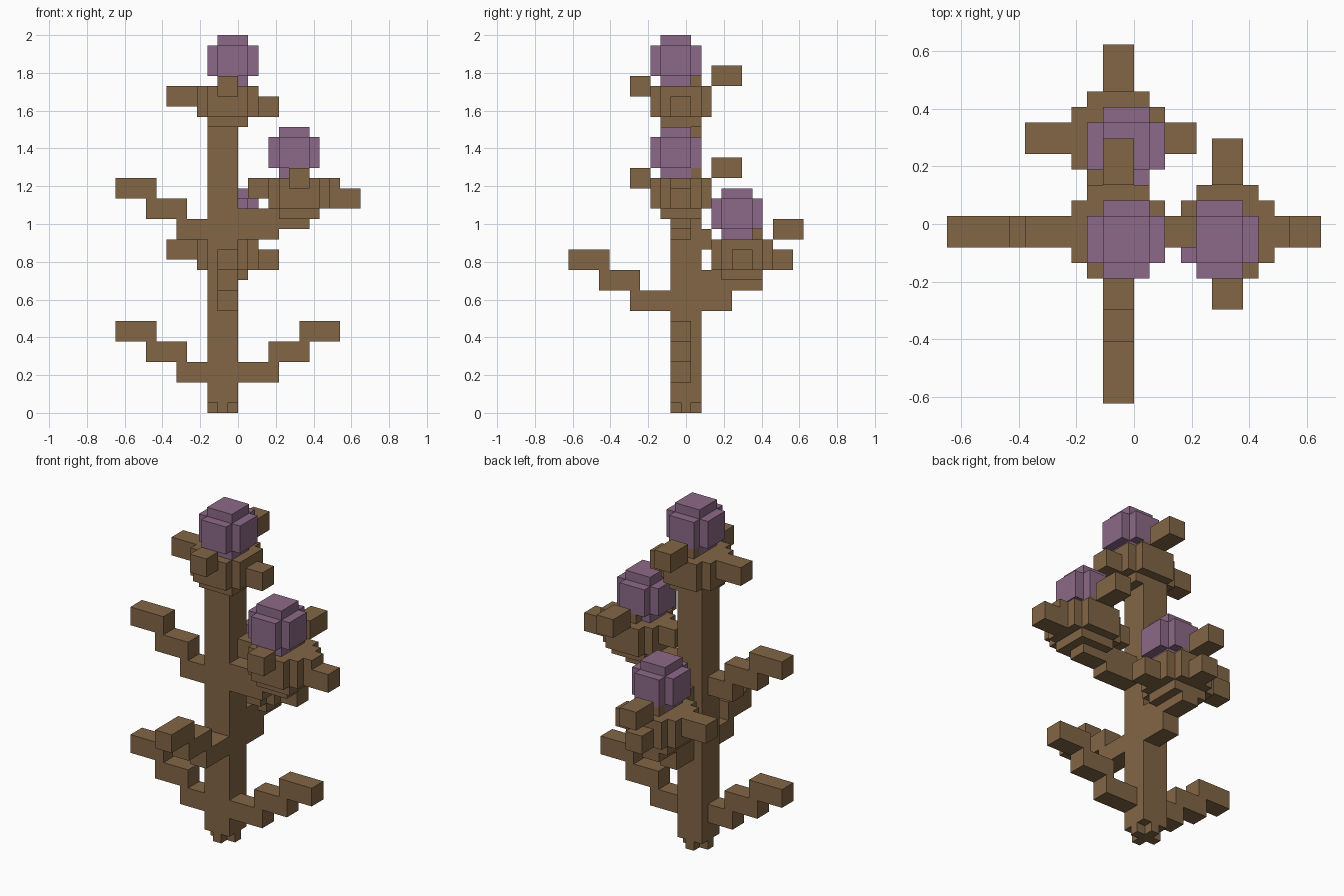
import bpy
import bmesh
from mathutils import Vector

cube = bpy.data.objects.get("Cube")
if cube:
    bpy.data.objects.remove(cube, do_unlink=True)

U = 2 / 37                                # one grid block
ORIGIN = Vector((-3 * U, -1.5 * U, 0))    # trunk corner


def material(name, rgb):
    mat = bpy.data.materials.new(name)
    mat.use_nodes = True
    mat.diffuse_color = (*rgb, 1)
    mat.node_tree.nodes["Principled BSDF"].inputs["Base Color"].default_value = (*rgb, 1)
    return mat


BROWN = material("bark brown", (0.223, 0.133, 0.061))
PURPLE = material("petal purple", (0.262, 0.141, 0.242))


def blocks(name, mat, boxes):
    """One object from boxes given as (x0, x1, y0, y1, z0, z1) in blocks."""
    bm = bmesh.new()
    for x0, x1, y0, y1, z0, z1 in boxes:
        lo, size = Vector((x0, y0, z0)), Vector((x1 - x0, y1 - y0, z1 - z0))
        for v in bmesh.ops.create_cube(bm, size=1)["verts"]:
            v.co = ORIGIN + U * (lo + size * 0.5 + v.co * size)
    mesh = bpy.data.meshes.new(name)
    bm.to_mesh(mesh)
    bm.free()
    mesh.materials.append(mat)
    obj = bpy.data.objects.new(name, mesh)
    bpy.context.collection.objects.link(obj)


# Trunk on a cross-shaped foot
blocks("trunk", BROWN, [(0, 3, 0, 3, 1, 28), (1, 2, 0, 3, 0, 1), (0, 3, 1, 2, 0, 1)])


# Bare branches, climbing outwards in three steps
def branch(name, spans, z, along_x=True):
    boxes = []
    for step, (a, b) in enumerate(spans):
        h = z + 2 * step
        boxes.append((a, b, 0, 2, h, h + 2) if along_x else (1, 3, a, b, h, h + 2))
    blocks(name, BROWN, boxes)


RIGHT = [(-3, 0), (-6, -2), (-9, -5)]
branch("lower_right_branch", RIGHT, 3)
branch("upper_right_branch", RIGHT, 17)
branch("lower_left_branch", [(3, 7), (6, 10), (9, 13)], 3)
branch("front_branch", [(-4, 0), (-7, -3), (-10, -6)], 10, along_x=False)

# Branches that carry flowers
blocks("left_flower_branch", BROWN, [(3, 7, 0, 2, 17, 20), (6, 10, 0, 2, 18, 20)])
blocks("back_flower_branch", BROWN, [(1, 3, 3, 6, 10, 14), (1, 3, 5, 9, 12, 14)])


# Flower: cup, four leaves and bud, centred on (cx, cy) with its base at z
def flower(name, cx, cy, z, side_leaves, flip=1):
    def place(boxes):
        return [(cx + min(flip * a, flip * b), cx + max(flip * a, flip * b),
                 cy + c, cy + d, z + e, z + f) for a, b, c, d, e, f in boxes]

    blocks(name + "_cup", BROWN, place([
        (-2, 2, -2, 2, 0, 1), (-3, 3, -2, 2, 1, 4), (-2, 2, -3, 3, 1, 4),
        (-1, 1, 1, 2, 4, 5)]))
    blocks(name + "_end_leaves", BROWN, place([
        (-1, 1, -5, -3, 3, 5), (-1, 1, 3, 6, 4, 6)]))
    blocks(name + "_side_leaves", BROWN, [
        (cx + a, cx + b, cy - 1, cy + 1, z + e, z + e + 2) for a, b, e in side_leaves])
    blocks(name + "_bud", PURPLE, place([
        (-1, 2, -2, 1, 4, 9), (-2, 3, -2, 1, 5, 8), (-1, 2, -3, 2, 5, 8)]))


SIDES = [(-6, -3, 2), (3, 5, 1)]
flower("top_flower", 2, 1, 28, SIDES)
flower("back_flower", 2, 7, 13, SIDES)
flower("left_flower", 9, 1, 19, [(-5, -3, 2), (3, 4, 2), (3, 6, 1)], flip=-1)
blocks("back_flower_low_leaf", BROWN, [(1, 3, 10, 12, 14, 16)])
